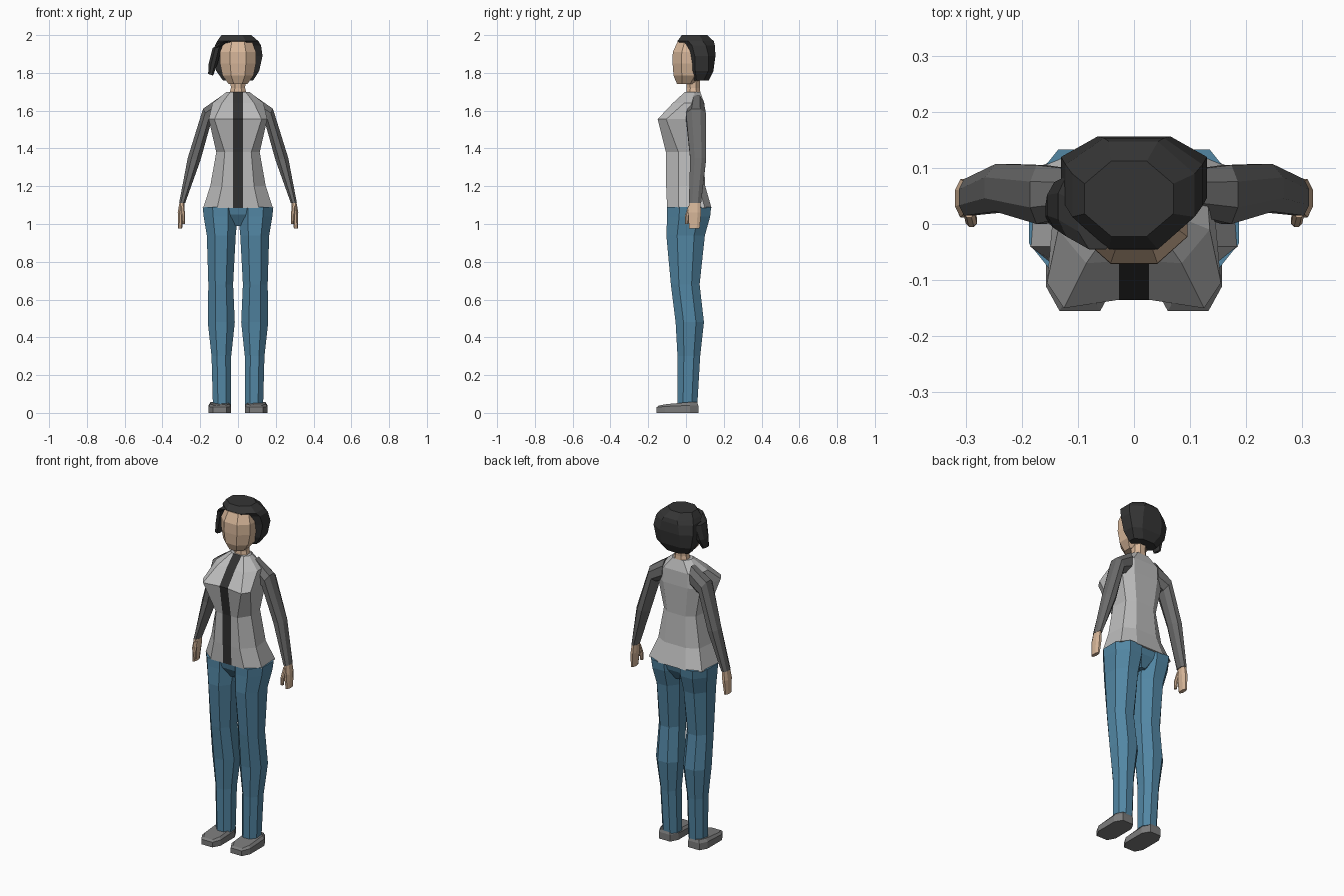
import bpy, bmesh


def material(name, r, g, b):
    m = bpy.data.materials.new(name)
    m.diffuse_color = (r, g, b, 1)
    return m


SKIN = material("skin", 0.68, 0.47, 0.32)
HAIR = material("dark_hair", 0.035, 0.035, 0.035)
JACKET = material("light_grey", 0.50, 0.50, 0.50)
SLEEVE = material("mid_grey", 0.15, 0.15, 0.15)
STRIP = material("black_strip", 0.03, 0.03, 0.03)
DENIM = material("denim_blue", 0.085, 0.24, 0.37)
SHOE = material("shoe_grey", 0.20, 0.20, 0.20)


def octagon(x0, x1, y0, y1, z0, z1=None, c=0.28):
    """Chamfered rectangle; z runs from z0 at x0 to z1 at x1."""
    z1 = z0 if z1 is None else z1
    uv = [(c, 0), (1 - c, 0), (1, c), (1, 1 - c), (1 - c, 1), (c, 1), (0, 1 - c), (0, c)]
    return [(x0 + u * (x1 - x0), y0 + v * (y1 - y0), z0 + u * (z1 - z0)) for u, v in uv]


def loft(name, rings, mats, mirror=False, rule=None):
    """Skin a stack of equal rings, cap both ends."""
    bm = bmesh.new()
    loops = [[bm.verts.new(p) for p in ring] for ring in rings]
    n = len(loops[0])
    for a, b in zip(loops, loops[1:]):
        for i in range(n):
            j = (i + 1) % n
            f = bm.faces.new((a[i], a[j], b[j], b[i]))
            if rule:
                f.material_index = rule(i)
    bm.faces.new(loops[0][::-1])
    bm.faces.new(loops[-1])
    bmesh.ops.recalc_face_normals(bm, faces=bm.faces)
    me = bpy.data.meshes.new(name)
    bm.to_mesh(me)
    bm.free()
    for m in mats:
        me.materials.append(m)
    ob = bpy.data.objects.new(name, me)
    bpy.context.collection.objects.link(ob)
    if mirror:
        mod = ob.modifiers.new("mirror", 'MIRROR')
        mod.use_mirror_merge = False
    return ob


# Jacket body: front strip edge, chest corner, side, back side, back corner
def torso_ring(z, a, w, ys, yf, d, w2, b, yb):
    half = [(0.027, yf + d), (a, yf), (w, ys), (w2, yb - 0.035), (b, yb)]
    pts = half + [(-x, y) for x, y in reversed(half)]
    return [(x, y, z) for x, y in pts]


loft("jacket", [
    torso_ring(1.085, 0.11, 0.185, -0.04, -0.10, 0.0, 0.175, 0.09, 0.135),
    torso_ring(1.20, 0.085, 0.147, -0.04, -0.105, 0.0, 0.135, 0.07, 0.102),
    torso_ring(1.38, 0.07, 0.115, -0.04, -0.106, 0.0, 0.105, 0.06, 0.092),
    torso_ring(1.555, 0.125, 0.155, -0.105, -0.15, 0.015, 0.14, 0.08, 0.10),
    torso_ring(1.64, 0.085, 0.135, -0.01, -0.07, 0.004, 0.13, 0.08, 0.097),
    torso_ring(1.70, 0.04, 0.06, 0.02, -0.005, 0.0, 0.06, 0.035, 0.075),
], [JACKET, STRIP], rule=lambda i: 1 if i == 9 else 0)

# Sleeves
loft("sleeve", [
    octagon(0.095, 0.085, 0.02, 0.095, 1.55, 1.68),
    octagon(0.145, 0.185, 0.0, 0.105, 1.53, 1.61),
    octagon(0.198, 0.266, 0.022, 0.107, 1.34, 1.35),
    octagon(0.28, 0.312, 0.015, 0.08, 1.11),
], [SLEEVE], mirror=True)

# Hands and thumbs
loft("hand", [
    octagon(0.284, 0.308, 0.02, 0.075, 1.125),
    octagon(0.285, 0.319, 0.012, 0.08, 1.06),
    octagon(0.296, 0.318, 0.016, 0.072, 0.975),
], [SKIN], mirror=True)
loft("thumb", [
    octagon(0.284, 0.304, 0.012, 0.04, 1.095),
    octagon(0.28, 0.30, -0.005, 0.018, 1.045),
    octagon(0.28, 0.296, -0.004, 0.012, 1.0),
], [SKIN], mirror=True)

# Trousers
loft("trouser_leg", [
    octagon(0.0, 0.187, -0.10, 0.133, 1.09),
    octagon(0.002, 0.182, -0.10, 0.128, 1.04),
    octagon(0.012, 0.165, -0.104, 0.10, 0.94),
    octagon(0.026, 0.157, -0.08, 0.072, 0.68),
    octagon(0.017, 0.160, -0.055, 0.095, 0.48),
    octagon(0.036, 0.140, -0.045, 0.075, 0.30),
    octagon(0.037, 0.133, -0.045, 0.060, 0.045),
], [DENIM], mirror=True)
loft("trouser_seat", [
    octagon(-0.03, 0.03, -0.05, 0.08, 0.99),
    octagon(-0.10, 0.10, -0.088, 0.115, 1.05),
    octagon(-0.12, 0.12, -0.096, 0.125, 1.088),
], [DENIM])


# Shoes: sole outline with a top that slopes down to the toe
def shoe_ring(z_toe, z_heel, inset):
    ring = octagon(0.036 + inset, 0.157 - inset, -0.155 + inset, 0.065 - inset / 2, 0, c=0.2)
    return [(x, y, z_toe + (z_heel - z_toe) * min(1, (y + 0.155) / 0.11)) for x, y, z in ring]


loft("shoe", [shoe_ring(0, 0, 0), shoe_ring(0.03, 0.04, 0), shoe_ring(0.037, 0.057, 0.012)],
     [SHOE], mirror=True)

# Neck and head
loft("neck", [
    octagon(-0.048, 0.048, 0.0, 0.078, 1.68),
    octagon(-0.038, 0.038, 0.003, 0.073, 1.72),
    octagon(-0.04, 0.04, 0.0, 0.075, 1.78),
], [SKIN])
loft("head", [
    octagon(-0.05, 0.05, -0.048, 0.05, 1.742),
    octagon(-0.082, 0.082, -0.066, 0.09, 1.785),
    octagon(-0.095, 0.095, -0.071, 0.10, 1.85),
    octagon(-0.095, 0.095, -0.07, 0.10, 1.91),
    octagon(-0.075, 0.075, -0.045, 0.09, 1.965),
], [SKIN])

# Hair cap, fringe overhang and side lock
loft("hair", [
    octagon(-0.08, 0.08, 0.03, 0.12, 1.76),
    octagon(-0.115, 0.112, 0.022, 0.145, 1.81, c=0.22),
    octagon(-0.13, 0.13, 0.01, 0.156, 1.89, c=0.25),
    octagon(-0.122, 0.122, -0.015, 0.153, 1.945, c=0.28),
    octagon(-0.11, 0.108, -0.045, 0.147, 1.968, c=0.3),
    octagon(-0.088, 0.07, -0.022, 0.112, 2.0, c=0.3),
], [HAIR])
loft("hair_lock", [
    octagon(-0.10, -0.03, -0.045, 0.07, 1.958, 1.975),
    octagon(-0.135, -0.085, -0.022, 0.085, 1.93, 1.94),
    octagon(-0.155, -0.108, -0.008, 0.075, 1.85),
    octagon(-0.158, -0.132, 0.0, 0.045, 1.795, 1.785),
], [HAIR])
